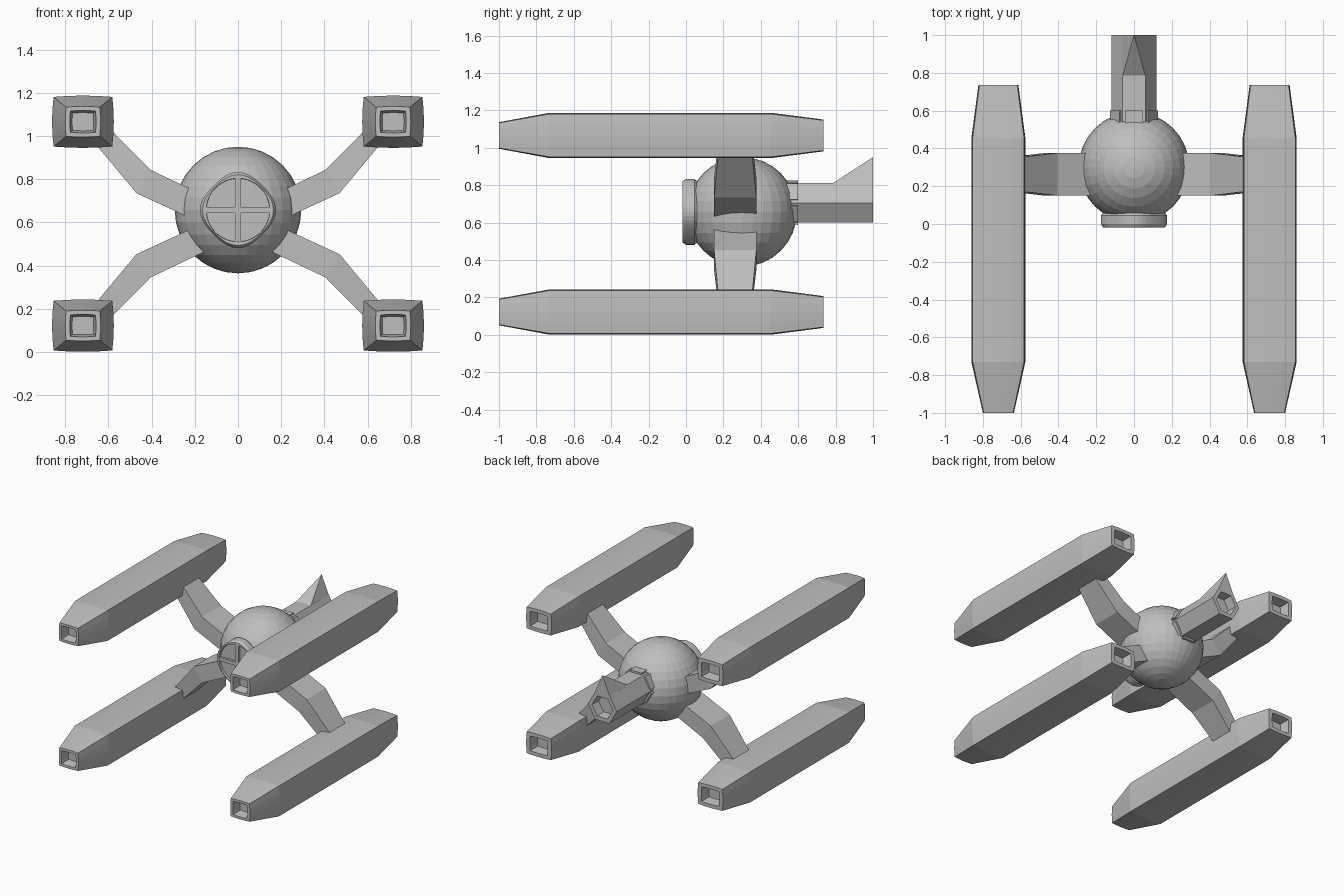
import bpy, bmesh, math
from mathutils import Vector

if "Cube" in bpy.data.objects:
    bpy.data.objects.remove(bpy.data.objects["Cube"])

hull = bpy.data.materials.new("hull_grey")
hull.use_nodes = True
GREY = (0.52, 0.52, 0.52, 1)
hull.diffuse_color = GREY
hull.node_tree.nodes["Principled BSDF"].inputs["Base Color"].default_value = GREY


def finish(bm, name):
    bmesh.ops.recalc_face_normals(bm, faces=bm.faces)
    mesh = bpy.data.meshes.new(name)
    bm.to_mesh(mesh)
    bm.free()
    mesh.materials.append(hull)
    obj = bpy.data.objects.new(name, mesh)
    bpy.context.collection.objects.link(obj)
    return obj


def loft(name, rings):
    """Skin a list of equal-sized point rings and cap both ends."""
    bm = bmesh.new()
    loops = [[bm.verts.new(p) for p in ring] for ring in rings]
    for a, b in zip(loops, loops[1:]):
        for i in range(len(a)):
            j = (i + 1) % len(a)
            bm.faces.new((a[i], a[j], b[j], b[i]))
    bm.faces.new(loops[0])
    bm.faces.new(loops[-1])
    return finish(bm, name)


def box(name, lo, hi):
    ring = lambda y: [(lo[0], y, lo[2]), (hi[0], y, lo[2]),
                      (hi[0], y, hi[2]), (lo[0], y, hi[2])]
    return loft(name, [ring(lo[1]), ring(hi[1])])


# Central sphere
CENTRE = Vector((0, 0.3, 0.657))
bm = bmesh.new()
bmesh.ops.create_uvsphere(bm, u_segments=32, v_segments=16, radius=0.293)
bmesh.ops.translate(bm, verts=bm.verts, vec=CENTRE)
finish(bm, "body_sphere")


# Front window: rounded diamond rim, recessed pane and cross bars
def rim_ring(y, radius, diamond):
    ring = []
    for i in range(48):
        a = math.tau * i / 48
        r = radius + diamond * math.cos(4 * a)
        ring.append((r * math.cos(a), y, CENTRE.z + r * math.sin(a)))
    return ring


loft("window_rim", [rim_ring(*s) for s in (
    (0.1, 0.155, 0.005), (0.055, 0.16, 0.007), (0.045, 0.168, 0.008),
    (0, 0.168, 0.008), (-0.018, 0.158, 0.006), (-0.018, 0.147, 0),
    (0.002, 0.146, 0))])
zc = CENTRE.z
box("window_bar_vertical", (-0.014, -0.016, zc - 0.148), (0.014, 0.01, zc + 0.148))
box("window_bar_horizontal", (-0.148, -0.015, zc - 0.014), (0.148, 0.01, zc + 0.014))


# Long pods: slightly bulged box section, tapered ends, hollow openings
def pod_ring(x, z, y, w, h):
    ring = []
    for side in range(4):
        for t in (-1, -0.5, 0, 0.5):
            p = (1 - 0.05 * t * t, 0.95 * t)
            for _ in range(side):
                p = (-p[1], p[0])
            ring.append((x + w * p[0], y, z + h * p[1]))
    return ring


POD = ((-0.93, 0.05, 0.042), (-1, 0.061, 0.052), (-1, 0.082, 0.071),
       (-0.73, 0.143, 0.121), (0.455, 0.143, 0.121), (0.735, 0.106, 0.085),
       (0.735, 0.075, 0.058), (0.66, 0.064, 0.048))

# Bent struts: upper and lower edge points with half depth at each station
STRUT = (((0.12, 0.707), (0.14, 0.583), 0.113),
         ((0.405, 0.843), (0.47, 0.735), 0.113),
         ((0.595, 1.035), (0.67, 0.975), 0.09))
MIRROR_Z = 0.594

for sx, side in ((1, "left"), (-1, "right")):
    for sz, level in ((1, "upper"), (-1, "lower")):
        flip = lambda z: MIRROR_Z + sz * (z - MIRROR_Z)
        loft(f"{level}_{side}_pod",
             [pod_ring(sx * 0.718, flip(1.066), *s) for s in POD])
        rings = []
        for top, low, d in STRUT:
            y0, y1 = 0.263 - d, 0.263 + d
            rings.append([(sx * top[0], y0, flip(top[1])), (sx * top[0], y1, flip(top[1])),
                          (sx * low[0], y1, flip(low[1])), (sx * low[0], y0, flip(low[1]))])
        loft(f"{level}_{side}_strut", rings)


# Hexagonal tail tube with an open back
TAIL_Z = 0.706


def hexagon(y, s):
    return [(s * 0.12 * math.cos(math.tau * i / 6), y,
             TAIL_Z + s * 0.122 * math.sin(math.tau * i / 6)) for i in range(6)]


loft("tail_tube", [hexagon(0.45, 1), hexagon(1, 1), hexagon(1, 0.72), hexagon(0.93, 0.66)])

# Pointed fin rising from the top of the tail
bm = bmesh.new()
top = TAIL_Z + 0.105
a, b, c, d, apex = [bm.verts.new(p) for p in (
    (-0.06, 0.785, top), (0.06, 0.785, top), (0.06, 1, top), (-0.06, 1, top), (0, 1, 0.95))]
for f in ((a, b, apex), (b, c, apex), (c, d, apex), (d, a, apex), (a, d, c, b)):
    bm.faces.new(f)
finish(bm, "tail_fin")

# Clamp plates around the tail root, one on each hexagon side
outer, inner = hexagon(0, 1.13), hexagon(0, 0.95)
for i in range(6):
    j = (i + 1) % 6
    quad = [Vector(p).lerp(Vector(q), t) for p, q, t in (
        (outer[i], outer[j], 0.14), (outer[i], outer[j], 0.86),
        (inner[i], inner[j], 0.86), (inner[i], inner[j], 0.14))]
    loft(f"tail_clamp_{i + 1}", [[p + Vector((0, y, 0)) for p in quad] for y in (0.5, 0.6)])
